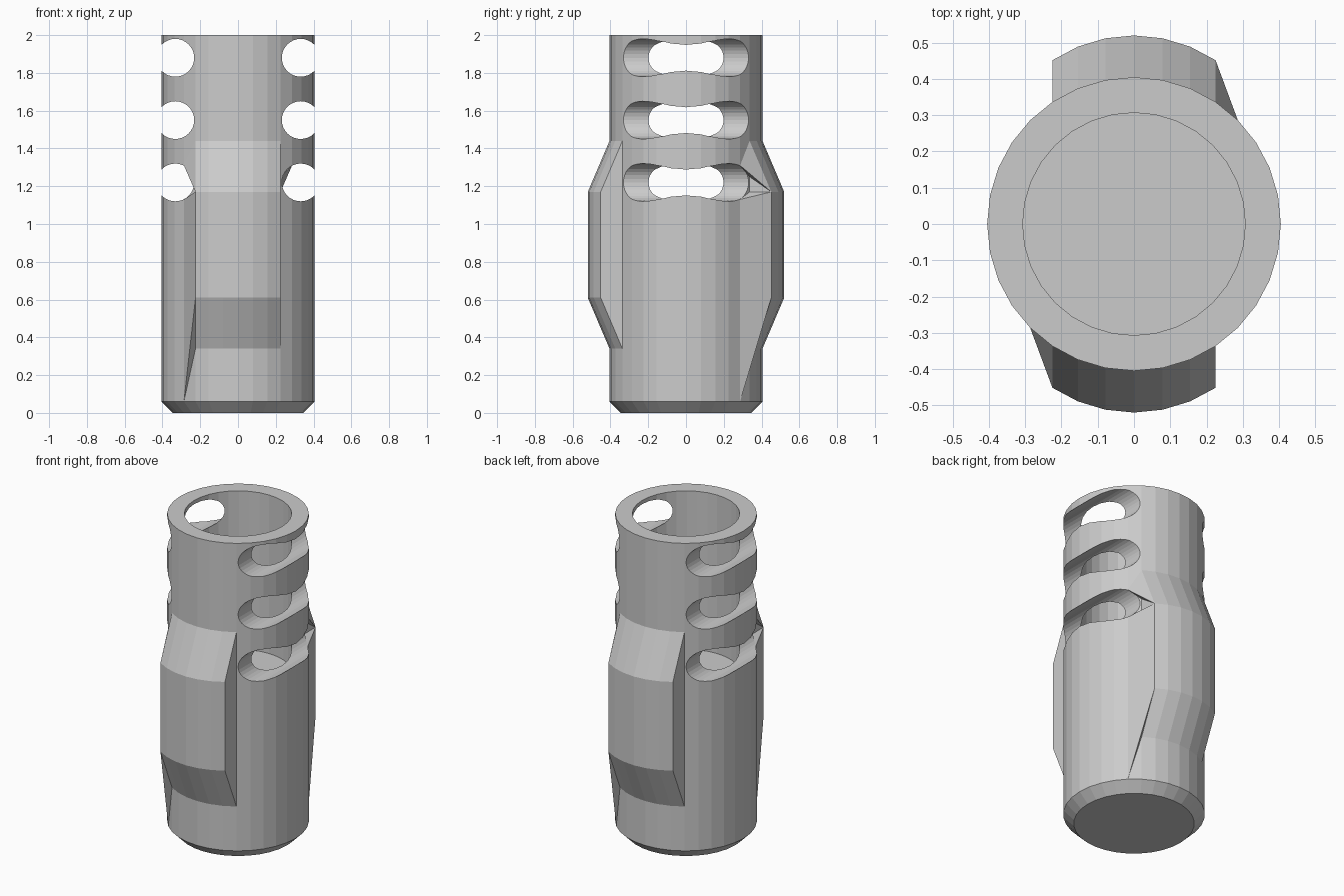
import bpy, bmesh
from math import sin, cos, pi, radians
from mathutils import Matrix, Vector

if "Cube" in bpy.data.objects:
    bpy.data.objects.remove(bpy.data.objects["Cube"])

SIDES = 32
R = 0.405


def to_object(name, bm):
    bmesh.ops.recalc_face_normals(bm, faces=bm.faces)
    me = bpy.data.meshes.new(name)
    bm.to_mesh(me)
    bm.free()
    ob = bpy.data.objects.new(name, me)
    bpy.context.collection.objects.link(ob)
    return ob


def hull(name, points):
    bm = bmesh.new()
    for p in points:
        bm.verts.new(p)
    res = bmesh.ops.convex_hull(bm, input=bm.verts)
    loose = {g for g in res["geom_interior"] + res["geom_unused"]
             if isinstance(g, bmesh.types.BMVert)}
    bmesh.ops.delete(bm, geom=list(loose), context='VERTS')
    bmesh.ops.dissolve_limit(bm, angle_limit=radians(0.5), verts=bm.verts, edges=bm.edges)
    return to_object(name, bm)


# Hollow tube: outer wall with bottom chamfer, then the bore and its floor
profile = [(0.345, 0), (R, 0.06), (R, 2), (0.307, 2), (0.307, 1.0)]
bm = bmesh.new()
rings = [[bm.verts.new((r * cos(2 * pi * i / SIDES), r * sin(2 * pi * i / SIDES), z))
          for i in range(SIDES)] for r, z in profile]
for a, b in zip(rings, rings[1:]):
    for i in range(SIDES):
        j = (i + 1) % SIDES
        bm.faces.new((a[i], a[j], b[j], b[i]))
bm.faces.new(rings[0])
bm.faces.new(rings[-1])
body = to_object("tube_body", bm)

# Side ports: round holes running front to back near each side
bm = bmesh.new()
for x in (-0.332, 0.332):
    for z in (1.22, 1.55, 1.88):
        bmesh.ops.create_cone(bm, cap_ends=True, segments=32, radius1=0.1, radius2=0.1, depth=1.4,
                              matrix=Matrix.Translation((x, 0, z)) @ Matrix.Rotation(pi / 2, 4, 'X'))
cutter = to_object("port_cutter", bm)
cutter.hide_render = True
cutter.hide_set(True)
mod = body.modifiers.new("ports", 'BOOLEAN')
mod.operation = 'DIFFERENCE'
mod.solver = 'EXACT'
mod.object = cutter


def wall(step, z, push=0.0):
    a = 2 * pi * step / SIDES
    return Vector((R * cos(a), R * sin(a) + push, z))


# Raised pads on front and back, with slanted flank fillers on one side of each
PUSH = 0.115
pad = [wall(s, z, p) for s in range(5, 12)
       for z, p in ((0.34, 0), (0.61, PUSH), (1.17, PUSH), (1.44, 0))]
flank_low = [wall(4, 0.06), wall(4, 1.13), wall(5, 0.34), wall(5, 1.17),
             wall(5, 0.61, PUSH), wall(5, 1.17, PUSH)]
flank_high = [wall(4, 1.31), wall(5, 1.25), wall(5, 1.44), wall(5, 1.17, PUSH)]
for side, turn in (("back", 0), ("front", pi)):
    rot = Matrix.Rotation(turn, 3, 'Z')
    for part, pts in (("pad", pad), ("flank_low", flank_low), ("flank_high", flank_high)):
        hull(f"{side}_{part}", [rot @ p for p in pts])
